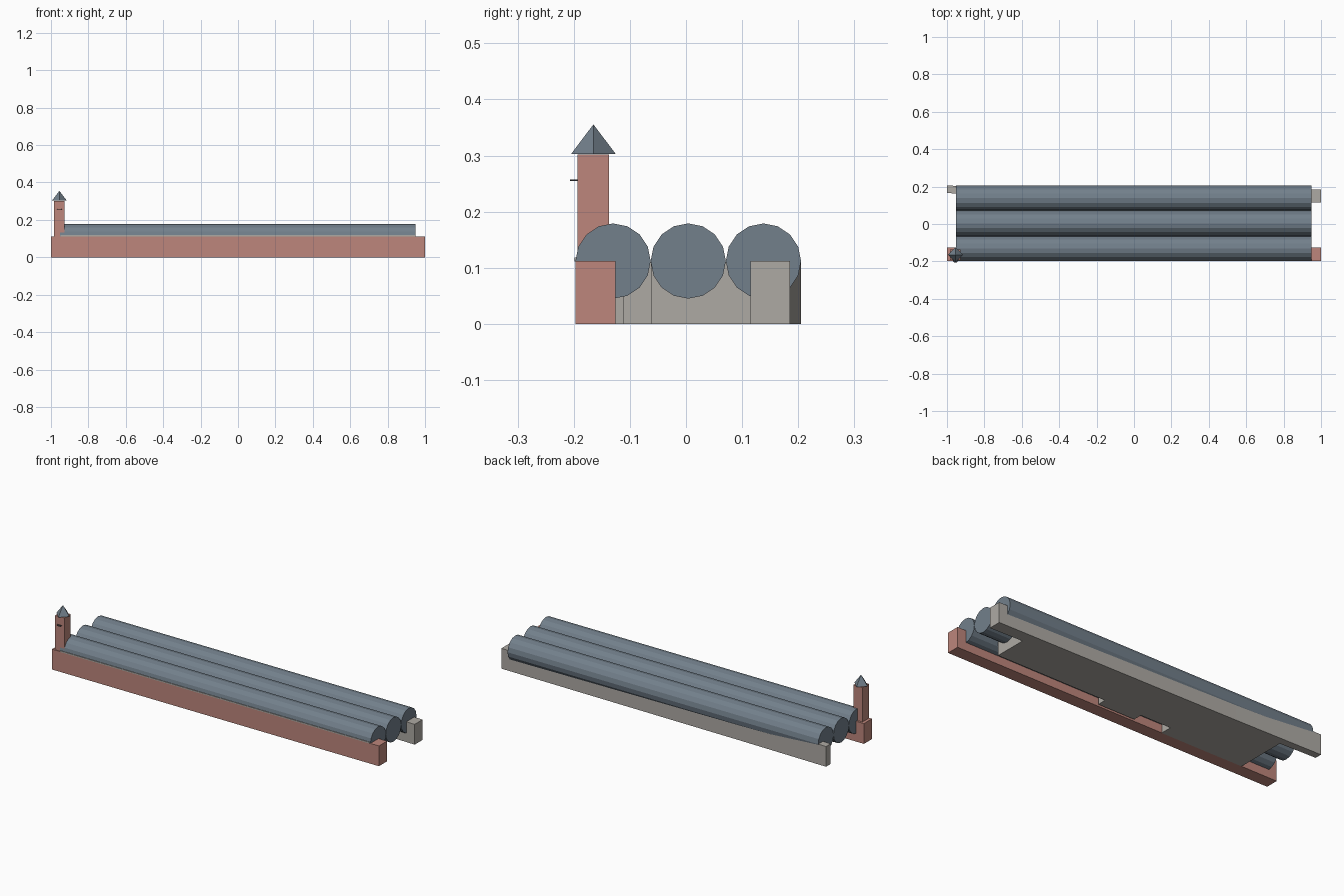
import bpy
import bmesh
from math import pi
from mathutils import Matrix

cube = bpy.data.objects.get("Cube")
if cube:
    bpy.data.objects.remove(cube, do_unlink=True)


def material(name, rgb):
    m = bpy.data.materials.new(name)
    m.use_nodes = True
    m.diffuse_color = (*rgb, 1)
    m.node_tree.nodes["Principled BSDF"].inputs["Base Color"].default_value = (*rgb, 1)
    return m


brick = material("salmon brick", (0.51, 0.24, 0.20))
stone = material("warm grey stone", (0.42, 0.40, 0.37))
slate = material("slate blue roof", (0.17, 0.215, 0.26))
dark = material("dark iron", (0.04, 0.04, 0.045))


def finish(name, bm, mat):
    bmesh.ops.recalc_face_normals(bm, faces=bm.faces)
    mesh = bpy.data.meshes.new(name)
    bm.to_mesh(mesh)
    bm.free()
    mesh.materials.append(mat)
    ob = bpy.data.objects.new(name, mesh)
    bpy.context.collection.objects.link(ob)
    return ob


def prism(name, outline, z0, z1, mat):
    """Extrude a plan outline upwards."""
    bm = bmesh.new()
    face = bm.faces.new([bm.verts.new((x, y, z0)) for x, y in outline])
    top = bmesh.ops.extrude_face_region(bm, geom=[face])["geom"]
    verts = [v for v in top if isinstance(v, bmesh.types.BMVert)]
    bmesh.ops.translate(bm, verts=verts, vec=(0, 0, z1 - z0))
    return finish(name, bm, mat)


def box(name, x0, x1, y0, y1, z0, z1, mat):
    return prism(name, [(x0, y0), (x1, y0), (x1, y1), (x0, y1)], z0, z1, mat)


def cone(name, centre, r0, r1, depth, sides, mat, turn=0):
    bm = bmesh.new()
    bmesh.ops.create_cone(bm, cap_ends=True, segments=sides, radius1=r0, radius2=r1,
                          depth=depth,
                          matrix=Matrix.Translation(centre) @ Matrix.Rotation(turn, 4, "Y"))
    return finish(name, bm, mat)


WALL = 0.112

# Street front and slightly bent rear wall
box("front_wall", -1, 1, -0.197, -0.126, 0, WALL, brick)
prism("rear_wall", [(1, 0.115), (1, 0.185), (-0.47, 0.197), (-1, 0.205), (-1, 0.165)],
      0, WALL, stone)

# Stepped hall body between the walls
prism("hall_body", [(0.80, 0.125), (0.80, -0.062), (0.13, -0.062), (0.13, -0.112),
                    (-0.095, -0.112), (-0.095, -0.062), (-0.28, -0.062),
                    (-0.28, -0.127), (-0.78, -0.127), (-0.78, 0.165)],
      0, WALL - 0.002, stone)

# Thin coping along the front roof edge
box("front_coping", -0.95, 0.945, -0.199, -0.194, WALL - 0.001, 0.118, stone)

# Three parallel barrel roofs
for i, side in enumerate(("front", "middle", "rear")):
    cone(side + "_barrel_roof", (-0.002, -0.130 + 0.134 * i, WALL),
         0.067, 0.067, 1.9, 16, slate, pi / 2)

# Corner tower with pyramid roof and small round plate
TX, TY = -0.955, -0.165
box("tower", TX - 0.028, TX + 0.028, TY - 0.028, TY + 0.028, WALL - 0.01, 0.302, brick)
cone("tower_roof", (TX, TY, 0.329), 0.040, 0, 0.053, 4, slate)
cone("tower_round_plate", (TX, TY - 0.028, 0.256), 0.014, 0.014, 0.002, 16, dark)
